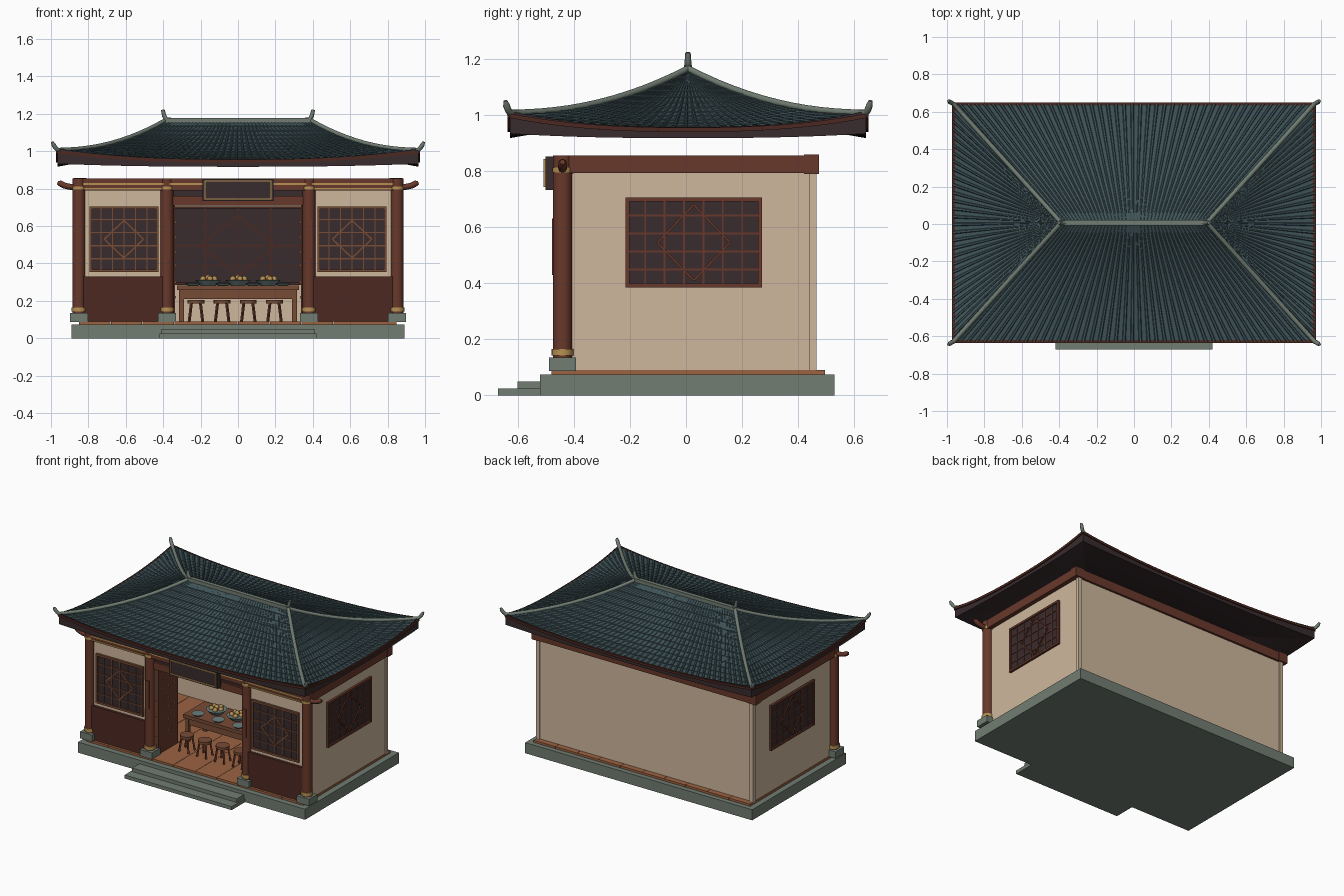
import bpy, bmesh, math
from mathutils import Vector, Matrix

if "Cube" in bpy.data.objects:
    bpy.data.objects.remove(bpy.data.objects["Cube"])

def mat(name, r, g, b):
    m = bpy.data.materials.new(name)
    m.diffuse_color = (r, g, b, 1)
    m.use_nodes = True
    m.node_tree.nodes["Principled BSDF"].inputs["Base Color"].default_value = m.diffuse_color
    return m

STONE = mat("grey green stone", .165, .205, .17)
CREAM = mat("cream plaster", .62, .475, .335)
RED = mat("red brown timber", .14, .04, .024)
PANEL = mat("dark red panel", .075, .022, .015)
BROWN = mat("brown joinery", .185, .07, .035)
WOOD = mat("orange floor wood", .33, .125, .055)
GOLD = mat("dull gold", .47, .28, .085)
DARK = mat("dark screen", .04, .024, .026)
TILE = mat("teal roof tile", .05, .088, .098)
PLATE = mat("grey blue plate", .15, .21, .21)

def finish(name, bm, m, matrix=None):
    if matrix:
        bm.transform(matrix)
    me = bpy.data.meshes.new(name)
    bm.to_mesh(me)
    bm.free()
    me.materials.append(m)
    ob = bpy.data.objects.new(name, me)
    bpy.context.collection.objects.link(ob)
    return ob

# boxes: (x0, x1, y0, y1, z0, z1); bars: (start, end, width)
def parts(name, m, boxes=(), bars=(), matrix=None):
    bm = bmesh.new()
    for a, b, c, d, e, f in boxes:
        M = Matrix.Translation(((a+b)/2, (c+d)/2, (e+f)/2)) @ Matrix.Diagonal((abs(b-a), d-c, f-e, 1))
        bmesh.ops.create_cube(bm, size=1, matrix=M)
    for p, q, w in bars:
        p, q = Vector(p), Vector(q)
        M = (Matrix.Translation((p+q)/2) @ (q-p).to_track_quat('Z', 'Y').to_matrix().to_4x4()
             @ Matrix.Diagonal((w, w, (q-p).length, 1)))
        bmesh.ops.create_cube(bm, size=1, matrix=M)
    return finish(name, bm, m, matrix)

def cyl(name, m, x, y, z0, z1, r0, r1=None, n=20):
    bm = bmesh.new()
    bmesh.ops.create_cone(bm, cap_ends=True, segments=n, radius1=r0, radius2=r0 if r1 is None else r1,
                          depth=z1-z0, matrix=Matrix.Translation((x, y, (z0+z1)/2)))
    for f in bm.faces:
        f.smooth = len(f.verts) == 4
    return finish(name, bm, m)

def tube(name, m, pts, r, r_end=1.0):
    cu = bpy.data.curves.new(name, 'CURVE')
    cu.dimensions = '3D'
    cu.bevel_depth, cu.bevel_resolution, cu.use_fill_caps = r, 2, True
    sp = cu.splines.new('POLY')
    sp.points.add(len(pts)-1)
    for i, p in enumerate(pts):
        sp.points[i].co = (*p, 1)
        sp.points[i].radius = r_end if i == len(pts)-1 else 1
    ob = bpy.data.objects.new(name, cu)
    bpy.context.collection.objects.link(ob)
    bpy.ops.object.select_all(action='DESELECT')
    ob.select_set(True)
    bpy.context.view_layer.objects.active = ob
    bpy.ops.object.convert(target='MESH')
    ob.data.materials.clear()
    ob.data.materials.append(m)

# lattice window facing local -y: backing plate, frame, grid and diamond
def lattice(name, m, loc, rot, w, h, nx, ny, dw, dh, fr=.014):
    M = Matrix.Translation(loc) @ Matrix.Rotation(rot, 4, 'Z')
    a, b = w/2, h/2
    parts(name + "_backing", DARK, [(-a, a, -.006, .003, -b, b)], matrix=M)
    boxes = [(-a, a, -.016, 0, s*b-fr*(s > 0), s*b+fr*(s < 0)) for s in (-1, 1)]
    boxes += [(s*a-fr*(s > 0), s*a+fr*(s < 0), -.016, 0, -b, b) for s in (-1, 1)]
    for i in range(1, nx):
        x = -a+w*i/nx
        boxes.append((x-.003, x+.003, -.011, 0, -b, b))
    for i in range(1, ny):
        z = -b+h*i/ny
        boxes.append((-a, a, -.011, 0, z-.003, z+.003))
    c = [(dw, -.009, 0), (0, -.009, dh), (-dw, -.009, 0), (0, -.009, -dh)]
    parts(name + "_frame", m, boxes, [(c[i], c[(i+1) % 4], .008) for i in range(4)], M)

# platform, steps and plank floor
parts("platform", STONE, [(-.89, .89, -.52, .53, 0, .075)])
parts("steps", STONE, [(-.42, .42, -.67, -.51, 0, .025), (-.41, .41, -.60, -.51, .025, .05)])
parts("floor_planks", WOOD, [(-.85+i*.17, -.682+i*.17, -.48, .495, .07, .09) for i in range(10)])

# walls, front bays and top beams
parts("walls", CREAM, [(-.845, .845, .43, .455, .09, .80)]
      + [(s*.82, s*.845, -.41, .455, .09, .80) for s in (-1, 1)]
      + [(s*.38, s*.83, -.445, -.42, .09, .80) for s in (-1, 1)])
parts("rear_corner_posts", CREAM, [(s*.825, s*.852, .44, .465, .09, .80) for s in (-1, 1)])
parts("front_lower_panels", PANEL, [(s*.38, s*.85, -.463, -.44, .09, .33) for s in (-1, 1)])
parts("top_beams", RED, [(-.85, .85, -.465, -.40, .79, .855), (-.87, .87, .42, .47, .79, .855)]
      + [(s*.815, s*.875, -.43, .47, .793, .855) for s in (-1, 1)]
      + [(s*.81, s*.88, .42, .474, .79, .858) for s in (-1, 1)])
parts("beam_gold_strip", GOLD, [(-.83, .83, -.47, -.46, .82, .829)]
      + [(s*.41, s*.82, -.47, -.42, .795, .803) for s in (-1, 1)])
parts("door_lintel", RED, [(-.36, .36, -.45, -.41, .71, .76)])
parts("door_transom", DARK, [(-.36, .36, -.435, -.42, .76, .80)])

# windows and rear screen
for s in (-1, 1):
    lattice("front_window", BROWN, (s*.61, -.445, .53), 0, .37, .35, 6, 5, .105, .10)
    lattice("side_window", RED, (s*.845, .0275, .545), s*math.pi/2, .485, .32, 7, 5, .13, .135)
lattice("rear_screen", PANEL, (0, .43, .495), 0, .70, .42, 4, 4, .20, .16, .012)

# columns, with stone feet, gold rings and curled beam ends
for x in (-.85, -.38, .38, .85):
    parts("column_foot", STONE, [(x-.048, x+.048, -.488, -.392, .088, .135)])
    cyl("column", RED, x, -.44, .13, .855, .034)
    cyl("column_lower_ring", GOLD, x, -.44, .142, .165, .039)
    cyl("column_upper_ring", GOLD, x, -.44, .795, .812, .037)
for s in (-1, 1):
    parts("column_plaque", RED, [(s*.365, s*.395, -.477, -.46, .43, .63)])
    tube("beam_end", RED, [(s*x, -.44, z) for x, z in
         ((.85, .81), (.90, .81), (.93, .817), (.95, .828), (.965, .832))], .016, .6)

# open door leaves with studs
for s in (-1, 1):
    parts("door_leaf", RED, [(s*.338, s*.352, -.41, -.19, .092, .71)])
    parts("door_studs", GOLD, [(s*.332, s*.338, y-.006, y+.006, z-.006, z+.006)
          for y in (-.37, -.30, -.23) for z in (.22, .30, .39, .46, .54, .62)])

# plain sign board
parts("sign_board", DARK, [(-.19, .19, -.50, -.46, .733, .852)])
parts("sign_border", GOLD, [(-.18, .18, -.507, -.499, z, z+.006) for z in (.742, .837)]
      + [(s*.174, s*.18, -.507, -.499, .742, .843) for s in (-1, 1)])

# table, dishes and stools
parts("table", BROWN, [(-.325, .325, -.15, .09, .258, .282), (-.30, .30, -.135, .075, .21, .258)]
      + [(s*.29, s*.315, y, y+.025, .09, .26) for s in (-1, 1) for y in (-.14, .055)])
for x in (-.16, 0, .16):
    cyl("serving_plate", PLATE, x, -.01, .282, .312, .04, .068)
    for k in range(6):
        a = k*math.tau/5
        r = .034 if k < 5 else 0
        bm = bmesh.new()
        bmesh.ops.create_uvsphere(bm, u_segments=10, v_segments=6, radius=.017, matrix=Matrix.Translation(
            (x+r*math.cos(a), -.01+r*math.sin(a), .316 if k < 5 else .323)))
        for f in bm.faces:
            f.smooth = True
        finish("bun", bm, GOLD)
for x in (-.24, -.08, .08, .24):
    cyl("small_plate", PLATE, x, -.105, .282, .296, .028, .042)
for x in (-.225, -.085, .055, .195):
    cyl("stool_seat", BROWN, x, -.25, .186, .204, .045)
    parts("stool_legs", RED, bars=[((x+a*.024, -.25+b*.024, .19), (x+a*.036, -.25+b*.036, .09), .011)
          for a in (-1, 1) for b in (-1, 1)])

# roof surface: u runs along an eave (-1..1), t runs from ridge (0) to eave (1)
def roof(side, u, t, lift=0):
    ax, ay = .39+.575*t, .635*t
    x, y = ((u*ax, side[1]*ay) if side[0] == 0 else (side[0]*ax, u*ay))
    z = 1.158-.158*(1-(1-t)**2.1)-.05*t*t*(1-abs(u)**2.5)
    return Vector((x, y+.007, z+lift))

def sheet(name, m, lines, up):
    bm = bmesh.new()
    rows = [[bm.verts.new(p) for p in line] for line in lines]
    for r0, r1 in zip(rows, rows[1:]):
        for i in range(len(r0)-1):
            bm.faces.new((r0[i], r0[i+1], r1[i+1], r1[i]))
    bm.normal_update()
    if sum(f.normal.z*f.calc_area() for f in bm.faces)*up < 0:
        bmesh.ops.reverse_faces(bm, faces=bm.faces[:])
    bmesh.ops.remove_doubles(bm, verts=bm.verts[:], dist=1e-6)
    return finish(name, bm, m)

ROWS = 12
for side, n in (((0, -1), 44), ((0, 1), 44), ((1, 0), 30), ((-1, 0), 30)):
    # stepped tile courses with raised ribs
    cols = [(-1+2*(k+f)/n, h) for k in range(n) for f, h in ((0, 0), (.55, 0), (.65, .006), (.9, .006))] + [(1, 0)]
    steps = [s for r in range(ROWS) for s in ((r/ROWS, 0), ((r+1)/ROWS, .004))]
    sheet("roof_tiles", TILE, [[roof(side, u, t, h*(.2+.8*t)+l) for u, h in cols] for t, l in steps], 1)
    # eave rim and soffit
    us = [-1+i/12 for i in range(25)]
    under = [(1, -.2)] + [(1-i/8, 1) for i in range(9)]
    sheet("soffit", DARK, [[roof(side, u, t, -k*(.033+.034*t*abs(u)**2.5)) for u in us] for t, k in under], -1)
    # fascia board
    pts = [roof(side, u, 1, -.003) for u in us]
    parts("eave_fascia", PANEL, bars=[(p, q, .016) for p, q in zip(pts, pts[1:])])

# hip ridges with upturned tips, main ridge and finials
for sx in (-1, 1):
    for sy in (-1, 1):
        pts = [roof((0, sy), sx, i/12, .007) for i in range(13)]
        pts += [(sx*x, .007+sy*y, z) for x, y, z in ((.976, .641, 1.018), (.986, .647, 1.034), (.993, .651, 1.05))]
        tube("hip_ridge", STONE, pts, .012, .6)
    tube("ridge_finial", STONE, [(sx*x, .007, z) for x, z in
         ((.36, 1.168), (.385, 1.172), (.395, 1.19), (.402, 1.222))], .012, .8)
parts("main_ridge", STONE, [(-.39, .39, -.007, .021, 1.14, 1.178)])
